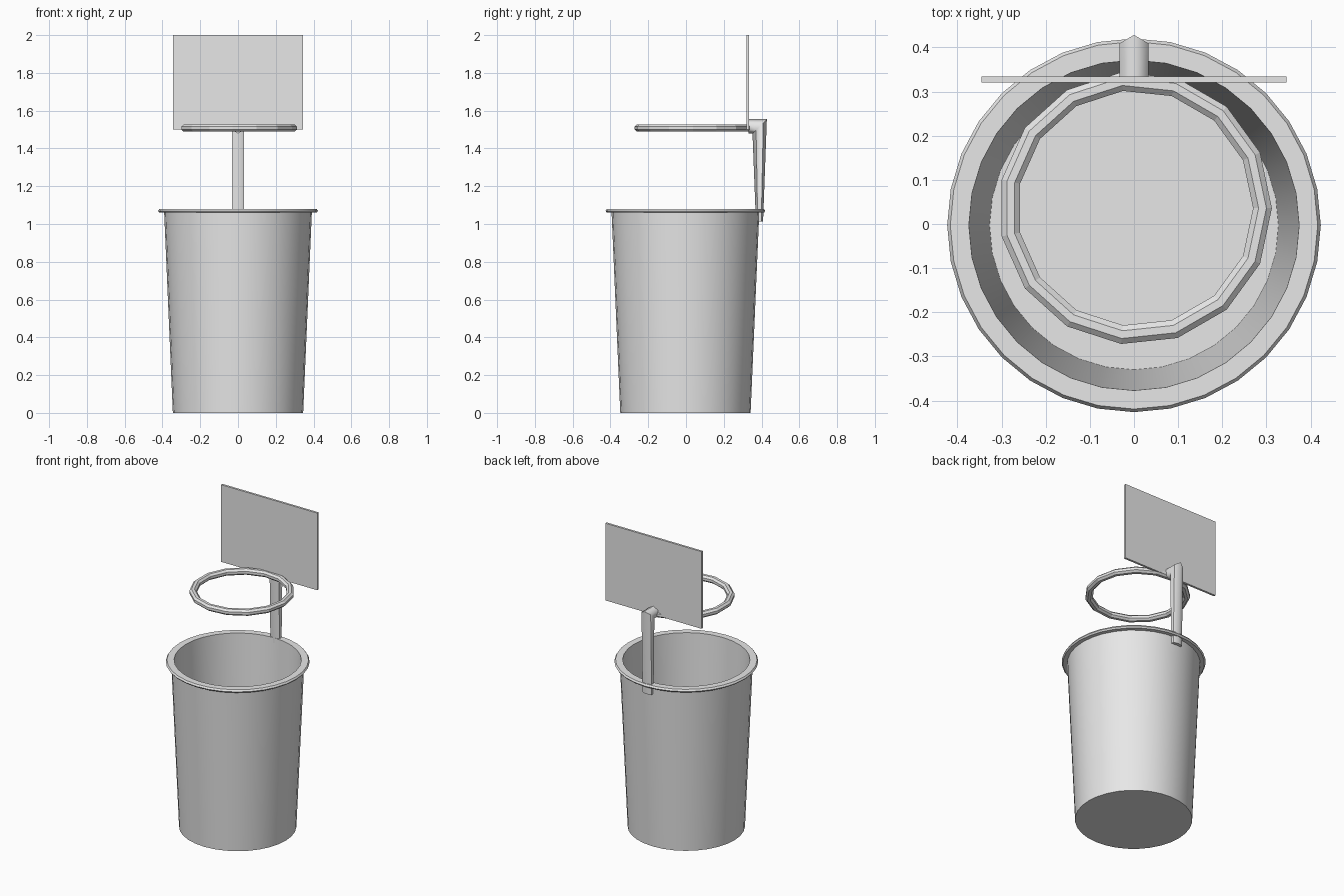
import bpy, bmesh
from math import sin, cos, pi, radians
from mathutils import Vector

cube = bpy.data.objects.get("Cube")
if cube:
    bpy.data.objects.remove(cube, do_unlink=True)

grey = bpy.data.materials.new("light grey")
grey.use_nodes = True
grey.diffuse_color = (0.8, 0.8, 0.8, 1)
grey.node_tree.nodes["Principled BSDF"].inputs["Base Color"].default_value = (0.8, 0.8, 0.8, 1)


def loft(name, rings, closed=False, smooth=None):
    """Skin a list of equal-length point rings; cap the ends unless closed."""
    bm = bmesh.new()
    loops = [[bm.verts.new(p) for p in ring] for ring in rings]
    n = len(loops[0])
    pairs = list(zip(loops, loops[1:]))
    if closed:
        pairs.append((loops[-1], loops[0]))
    else:
        bm.faces.new(loops[0])
        bm.faces.new(loops[-1])
    for a, b in pairs:
        for i in range(n):
            j = (i + 1) % n
            bm.faces.new((a[i], a[j], b[j], b[i]))
    bmesh.ops.recalc_face_normals(bm, faces=bm.faces)
    mesh = bpy.data.meshes.new(name)
    bm.to_mesh(mesh)
    bm.free()
    obj = bpy.data.objects.new(name, mesh)
    bpy.context.collection.objects.link(obj)
    mesh.materials.append(grey)
    if smooth:
        bpy.ops.object.select_all(action='DESELECT')
        obj.select_set(True)
        bpy.context.view_layer.objects.active = obj
        bpy.ops.object.shade_smooth_by_angle(angle=radians(smooth))
    return obj


def circle(r, z, n, cx=0, cy=0):
    return [(cx + r * cos(2 * pi * i / n), cy + r * sin(2 * pi * i / n), z) for i in range(n)]


# Bin: tapered wall, rolled lip, hollow inside with a floor
profile = [(0.345, 0), (0.391, 1.06), (0.416, 1.06), (0.423, 1.069),
           (0.416, 1.08), (0.374, 1.08), (0.327, 0.02)]
loft("bin", [circle(r, z, 32, cy=-0.003) for r, z in profile], smooth=30)

# Hoop: fifteen-sided ring with an octagonal section
section = [radians(22.5 + 45 * k) for k in range(8)]
loft("hoop", [circle(0.288 + 0.023 * cos(a), 1.508 + 0.021 * sin(a), 15, 0.003, 0.036)
              for a in section], closed=True)

# Backboard: thin upright panel
loft("backboard", [[(-0.345, y, 1.5), (0.345, y, 1.5), (0.345, y, 2), (-0.345, y, 2)]
                   for y in (0.32, 0.334)])

# Bracket: hexagonal arm, mitred elbow, post flattening towards the bin
hexagon = [(0.038 * sin(k * pi / 3), 0.038 * cos(k * pi / 3)) for k in range(6)]
loft("bracket", [
    [(x, 0.33, 1.517 + d) for x, d in hexagon],
    [(x, 0.39 + d, 1.517 + d) for x, d in hexagon],
    [(x, 0.389 + d / 2, 1.013) for x, d in hexagon],
], smooth=65)
